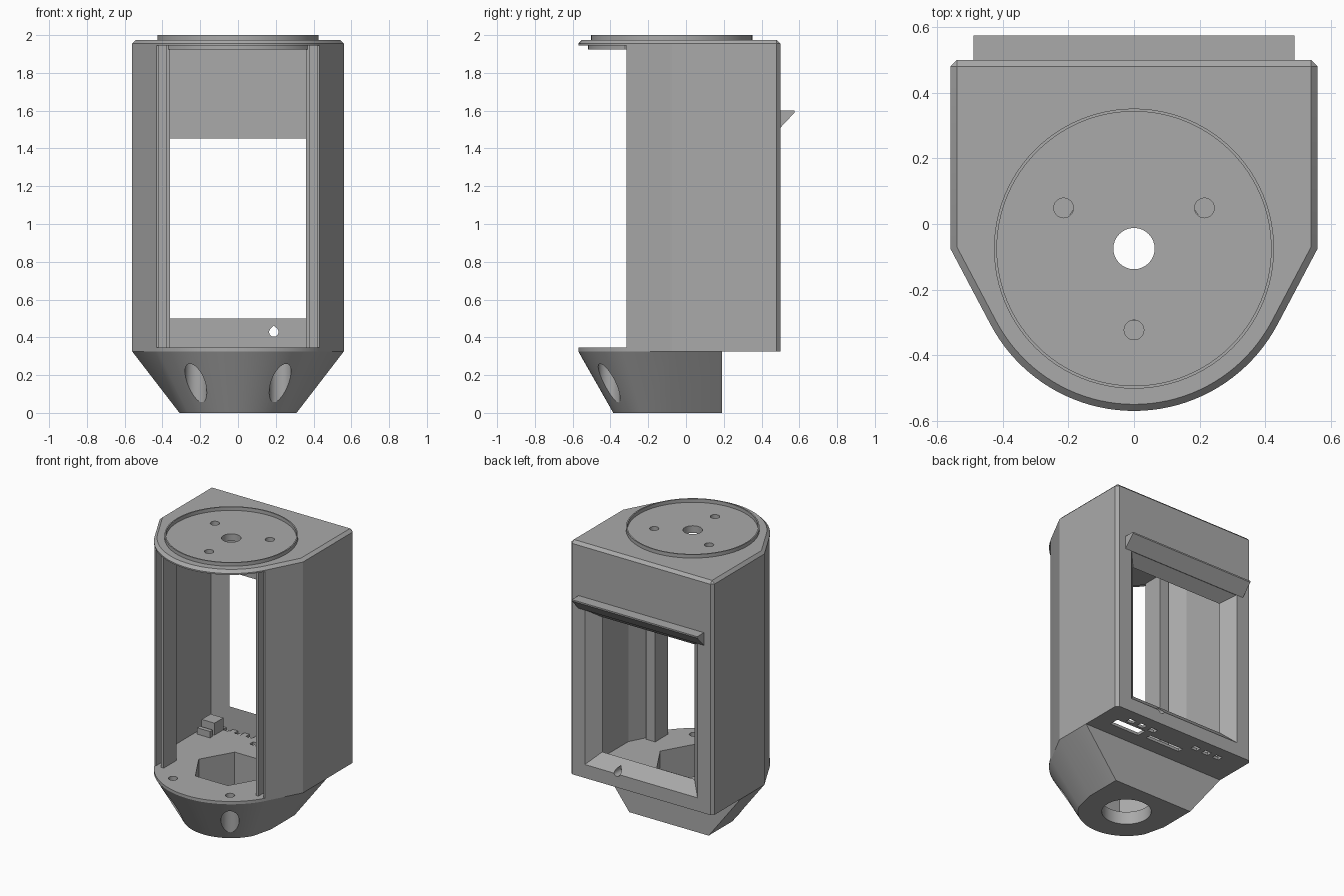
import bpy, bmesh, math
from mathutils import Vector

if "Cube" in bpy.data.objects:
    bpy.data.objects.remove(bpy.data.objects["Cube"])

GREY = bpy.data.materials.new("matte grey")
GREY.use_nodes = True
GREY.diffuse_color = (0.4, 0.4, 0.4, 1)
GREY.node_tree.nodes["Principled BSDF"].inputs["Base Color"].default_value = (0.4, 0.4, 0.4, 1)

CY = -0.075                      # shared axis of lamp-like round features
RIM = 0.495                      # outer front radius
TANGENT = math.acos(RIM / 0.56)  # where the straight cheeks meet the arc


def make(name, bm):
    bmesh.ops.recalc_face_normals(bm, faces=bm.faces)
    mesh = bpy.data.meshes.new(name)
    bm.to_mesh(mesh)
    bm.free()
    mesh.materials.append(GREY)
    ob = bpy.data.objects.new(name, mesh)
    bpy.context.collection.objects.link(ob)
    return ob


def loft(low, high):
    """Closed solid between two matching rings of 3D points."""
    bm = bmesh.new()
    a = [bm.verts.new(p) for p in low]
    b = [bm.verts.new(p) for p in high]
    bm.faces.new(a)
    bm.faces.new(b)
    for i in range(len(a)):
        j = (i + 1) % len(a)
        bm.faces.new((a[i], a[j], b[j], b[i]))
    return bm


def prism(pts, z0, z1):
    return loft([(x, y, z0) for x, y in pts], [(x, y, z1) for x, y in pts])


def box(x0, x1, y0, y1, z0, z1):
    return prism([(x0, y0), (x1, y0), (x1, y1), (x0, y1)], z0, z1)


def disc(x, y, r, z0, z1, n=32):
    ring = [(x + r * math.cos(math.tau * i / n), y + r * math.sin(math.tau * i / n))
            for i in range(n)]
    return prism(ring, z0, z1)


def outline(r, side, back, n=40):
    """Flat back, straight sides, angled cheeks and a round front."""
    pts = [(-side, back), (-side, CY)]
    for i in range(n + 1):
        t = math.pi + TANGENT + (math.pi - 2 * TANGENT) * i / n
        pts.append((r * math.cos(t), CY + r * math.sin(t)))
    return pts + [(side, CY), (side, back)]


def boolean(ob, bm, operation="DIFFERENCE"):
    tool = make("cutter", bm)
    tool.hide_render = True
    mod = ob.modifiers.new("cut", "BOOLEAN")
    mod.operation = operation
    mod.solver = "EXACT"
    mod.object = tool
    bpy.context.view_layer.objects.active = ob
    bpy.ops.object.modifier_apply(modifier=mod.name)
    bpy.data.objects.remove(tool)


def finish(ob):
    bpy.ops.object.select_all(action="DESELECT")
    ob.select_set(True)
    bpy.context.view_layer.objects.active = ob
    bpy.ops.object.shade_smooth_by_angle(angle=math.radians(20))


# Housing shell with chamfered lid and rear corners
bm = prism(outline(RIM, 0.56, 0.5), 0.325, 1.975)
bm.normal_update()
edges = []
for e in bm.edges:
    mid = (e.verts[0].co + e.verts[1].co) / 2
    if mid.z > 1.97 or (mid.y > 0.49 and mid.z > 0.4):
        edges.append(e)
bmesh.ops.bevel(bm, geom=edges, offset=0.02, segments=1, affect="EDGES")
housing = make("housing", bm)

inner_r = RIM - 0.05
inner = outline(inner_r, inner_r / math.cos(TANGENT), 0.42)
boolean(housing, prism(inner, 0.345, 1.945))
boolean(housing, box(-1, 1, -1, -0.315, 0.345, 1.945))

# Front rails with door grooves, then the stepped lid underside
for s in (-1, 1):
    x0, x1 = sorted((s * 0.36, s * 0.43))
    boolean(housing, box(x0, x1, -0.315, -0.17, 0.335, 1.955), "UNION")
    x0, x1 = sorted((s * 0.38, s * 0.42))
    boolean(housing, box(x0, x1, -0.4, -0.25, 0.345, 1.945))
step_r = inner_r - 0.002
step = outline(step_r, 0.37, 0.43)
step = [(max(-0.37, min(0.37, x)), y) for x, y in outline(step_r, 0.37, 0.43) if abs(x) <= 0.37]
boolean(housing, prism(step, 1.925, 1.95), "UNION")


# Rear window, widening outwards
def frame(x, z0, z1, y):
    return [(-x, y, z0), (x, y, z0), (x, y, z1), (-x, y, z1)]


boolean(housing, loft(frame(0.35, 0.51, 1.445, 0.41), frame(0.45, 0.41, 1.52, 0.51)))

# Teardrop cable hole under the window
drop = [(0.19 + 0.025 * math.cos(t), 0.428 + 0.025 * math.sin(t))
        for t in [math.radians(a) for a in range(135, 406, 18)]] + [(0.19, 0.463)]
boolean(housing, loft([(x, 0.3, z) for x, z in drop], [(x, 0.6, z) for x, z in drop]))

# Lid holes
boolean(housing, disc(0, CY, 0.063, 1.9, 2.1))
for a in (30, 150, 270):
    t = math.radians(a)
    boolean(housing, disc(0.248 * math.cos(t), CY + 0.248 * math.sin(t), 0.03, 1.9, 2.1))

# Connector slots and vents through the floor overhang
boolean(housing, box(0.21, 0.44, 0.29, 0.36, 0.3, 0.4))
boolean(housing, box(-0.12, 0.15, 0.3, 0.34, 0.3, 0.4))
for s in (-1, 1):
    for x in (0.18, 0.27, 0.36):
        boolean(housing, box(s * x - 0.025, s * x + 0.025, 0.38, 0.42, 0.3, 0.4))

# Tapered base
base = make("tapered_base", loft(
    [(x, y, 0) for x, y in outline(0.31, 0.31, 0.19)],
    [(x, y, 0.325) for x, y in outline(RIM, 0.56, 0.19)]))

# Hexagonal pocket, round outlet and screw holes shared by base and floor
for part in (base, housing):
    boolean(part, disc(0, CY, 0.254, 0.09, 0.4, 6))
    for s in (-1, 1):
        boolean(part, disc(s * 0.223, -0.407, 0.03, 0.2, 0.4))
boolean(base, disc(0, CY, 0.158, -0.1, 0.2, 48))
for s in (-1, 1):
    boolean(base, disc(s * 0.223, -0.407, 0.058, -0.1, 0.28))

# Raised locating ring on the lid
ring = make("lid_ring", disc(0, CY, 0.427, 1.97, 2.0, 96))
boolean(ring, disc(0, CY, 0.418, 1.9, 2.1, 96))

# Rain ledge above the window
profile = [(0.49, 1.6), (0.575, 1.6), (0.575, 1.59), (0.5, 1.51), (0.49, 1.51)]
ledge = make("rear_ledge", loft([(-0.49, y, z) for y, z in profile],
                                [(0.49, y, z) for y, z in profile]))

# Small mounting block on the floor
block = make("floor_block", box(-0.48, -0.38, 0.28, 0.38, 0.34, 0.43))
lip = make("floor_block_lip", box(-0.48, -0.38, 0.23, 0.26, 0.34, 0.39))

for ob in (housing, base, ring, ledge, block, lip):
    finish(ob)
